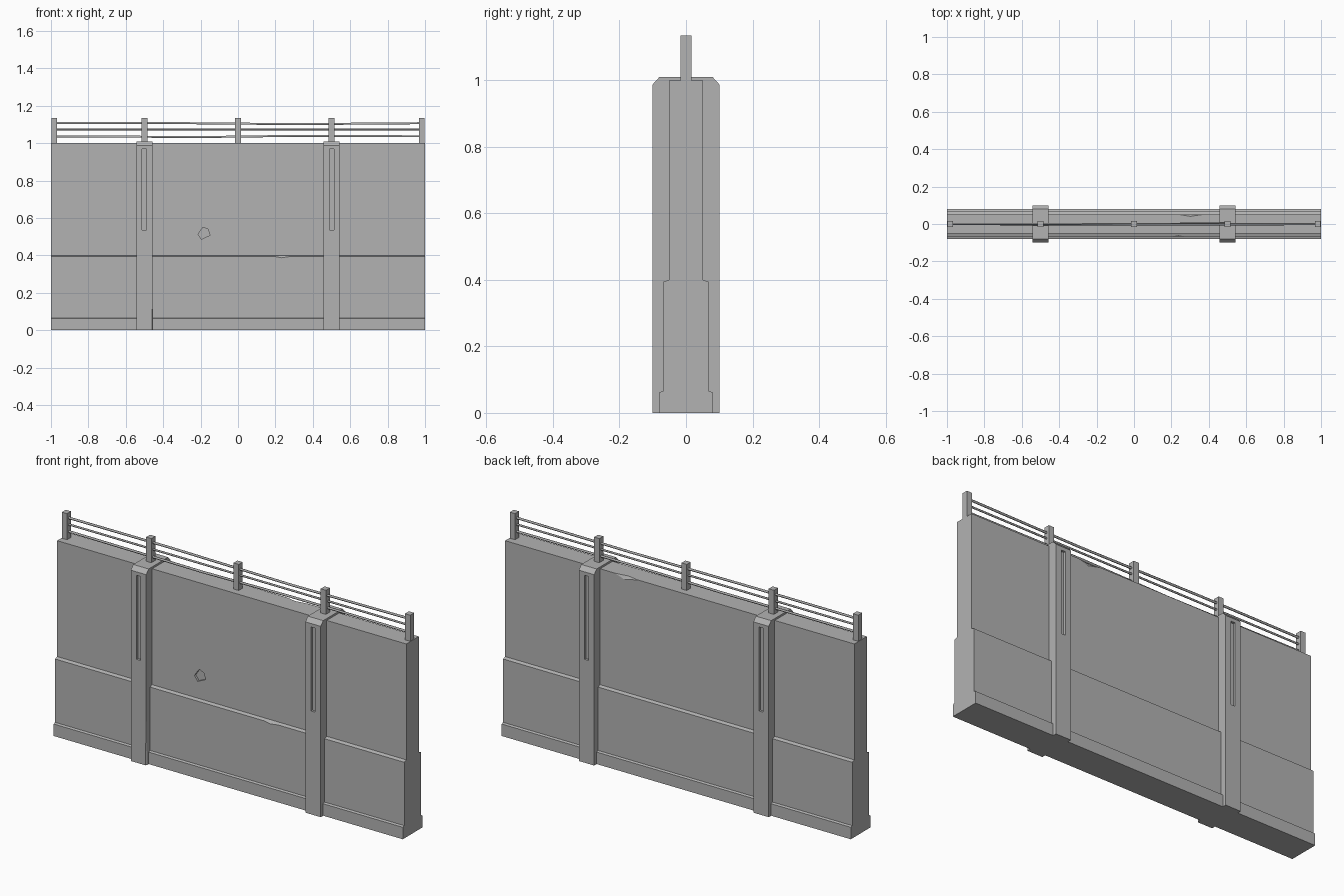
import bpy
import bmesh
from mathutils import Vector

cube = bpy.data.objects.get("Cube")
if cube:
    bpy.data.objects.remove(cube, do_unlink=True)

concrete = bpy.data.materials.new("concrete_grey")
concrete.use_nodes = True
grey = (0.45, 0.45, 0.45, 1)
concrete.diffuse_color = grey
concrete.node_tree.nodes["Principled BSDF"].inputs["Base Color"].default_value = grey


def add_object(name, bm):
    bmesh.ops.recalc_face_normals(bm, faces=bm.faces)
    mesh = bpy.data.meshes.new(name)
    bm.to_mesh(mesh)
    bm.free()
    mesh.materials.append(concrete)
    obj = bpy.data.objects.new(name, mesh)
    bpy.context.collection.objects.link(obj)
    return obj


def extrude(name, points, offset):
    """Solid made by pushing a flat outline along an offset."""
    bm = bmesh.new()
    face = bm.faces.new([bm.verts.new(p) for p in points])
    result = bmesh.ops.extrude_face_region(bm, geom=[face], use_keep_orig=True)
    moved = [g for g in result["geom"] if isinstance(g, bmesh.types.BMVert)]
    bmesh.ops.translate(bm, verts=moved, vec=Vector(offset))
    return add_object(name, bm)


def section(name, half, x0, x1):
    """Solid along x from a half section of (y, z), mirrored front to back."""
    outline = half + [(-y, z) for y, z in reversed(half)]
    return extrude(name, [(x0, y, z) for y, z in outline], (x1 - x0, 0, 0))


def box(name, x0, x1, y0, y1, z0, z1):
    outline = [(x0, y0, z0), (x1, y0, z0), (x1, y1, z0), (x0, y1, z0)]
    return extrude(name, outline, (0, 0, z1 - z0))


def hull(name, points):
    bm = bmesh.new()
    for p in points:
        bm.verts.new(p)
    bmesh.ops.convex_hull(bm, input=bm.verts)
    return add_object(name, bm)


def cut(target, cutter):
    cutter.hide_render = True
    mod = target.modifiers.new("cut", "BOOLEAN")
    mod.operation = "DIFFERENCE"
    mod.solver = "EXACT"
    mod.object = cutter
    bpy.context.view_layer.objects.active = target
    bpy.ops.object.modifier_apply(modifier=mod.name)
    bpy.data.objects.remove(cutter, do_unlink=True)


# Stepped wall with a plinth and a thicker lower half
wall = section("wall", [(0.08, 0), (0.08, 0.062), (0.068, 0.066), (0.068, 0.394),
                        (0.051, 0.4), (0.051, 1)], -1, 1)

# Weathering: pitted hole, chipped ledge, chipped top edge
pit = [(-0.187, 0.551), (-0.214, 0.513), (-0.195, 0.487), (-0.15, 0.508), (-0.16, 0.54)]
cut(wall, extrude("pit_cutter", [(x, -0.1, z) for x, z in pit], (0, 0.06, 0)))
cut(wall, hull("ledge_cutter", [(0.18, -0.069, 0.396), (0.3, -0.069, 0.396),
                                (0.24, -0.058, 0.399), (0.23, -0.069, 0.386),
                                (0.24, -0.08, 0.42)]))
cut(wall, hull("top_cutter", [(0.23, 0.052, 1.001), (0.38, 0.052, 1.001),
                              (0.3, 0.04, 1.001), (0.32, 0.052, 0.98),
                              (0.3, 0.07, 1.02)]))

# Chamfered pillars with a shallow vertical slot on both faces
for side, x in (("right", -0.5), ("left", 0.5)):
    pillar = section(side + "_pillar", [(0.1, 0), (0.1, 0.988), (0.08, 1.01)],
                     x - 0.044, x + 0.044)
    for y in (-0.1, 0.1):
        cut(pillar, box("slot_cutter", x - 0.012, x + 0.012,
                        y - 0.012, y + 0.012, 0.535, 0.97))
    if side == "right":
        edge = x + 0.044
        cut(pillar, hull("edge_cutter", [(edge, -0.1, 0.25), (edge - 0.006, -0.102, -0.01),
                                         (edge + 0.002, -0.09, -0.01),
                                         (edge + 0.02, -0.12, -0.01),
                                         (edge + 0.02, -0.12, 0.25)]))

# Railing posts
for i, x in enumerate((-0.983, -0.5, 0, 0.5, 0.983)):
    box(f"railing_post_{i + 1}", x - 0.015, x + 0.015, -0.016, 0.016, 0.99, 1.135)

# Thin rails, the outer two slightly bent
rails = {"lower": (1.037, 0.006, [(-0.2, -0.004), (0.3, 0.002)]),
         "middle": (1.073, 0.005, []),
         "upper": (1.107, 0.006, [(-0.4, 0.001), (0.32, -0.005)])}
for name, (z, radius, bends) in rails.items():
    path = [(-0.983, 0)] + bends + [(0.983, 0)]
    curve = bpy.data.curves.new(name + "_rail", "CURVE")
    curve.dimensions = "3D"
    curve.bevel_depth = radius
    curve.bevel_resolution = 1
    curve.use_fill_caps = True
    curve.materials.append(concrete)
    spline = curve.splines.new("POLY")
    spline.points.add(len(path) - 1)
    for point, (x, bend) in zip(spline.points, path):
        point.co = (x, bend / 2, z + bend, 1)
    rail = bpy.data.objects.new(name + "_rail", curve)
    bpy.context.collection.objects.link(rail)
